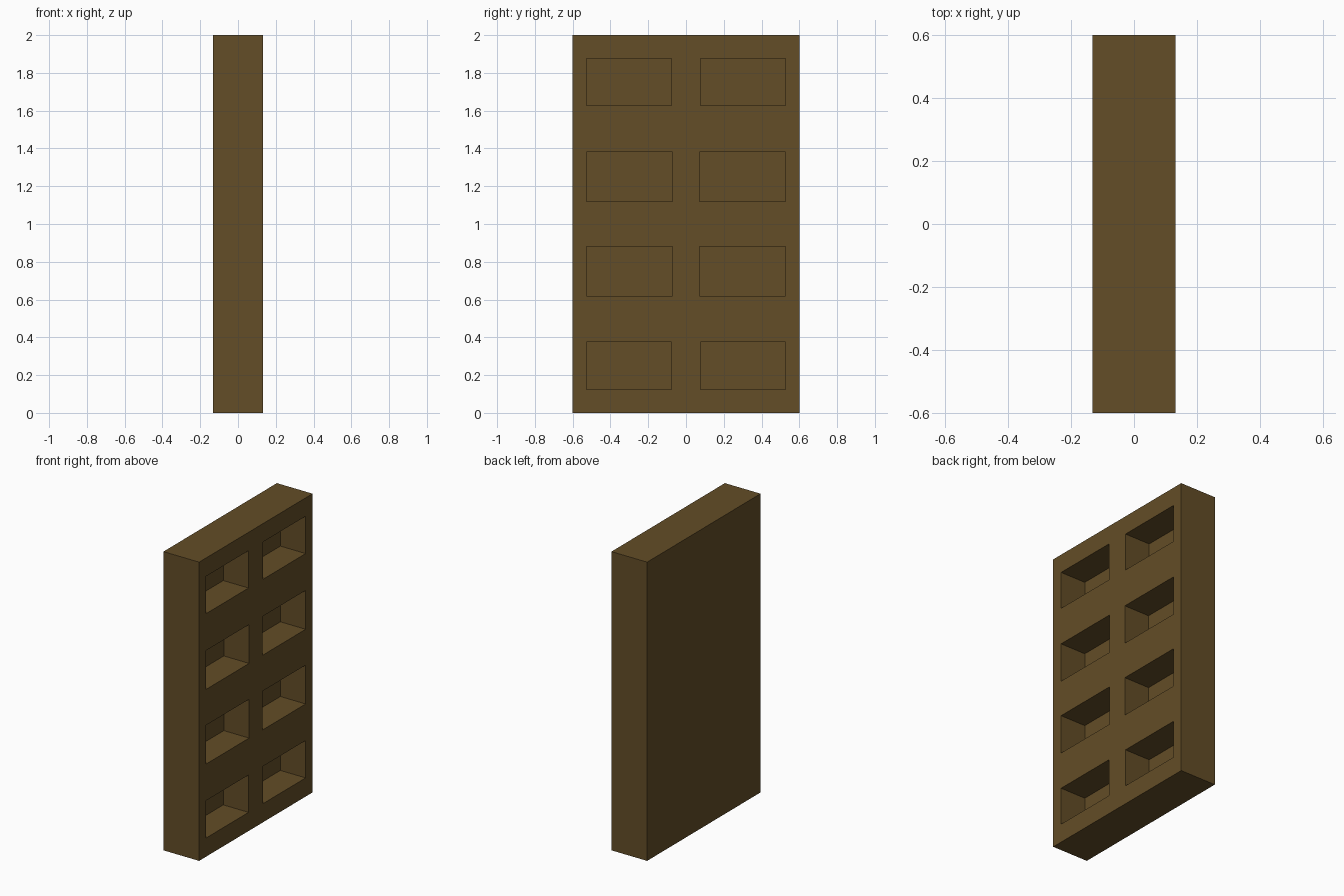
import bpy
import bmesh
from mathutils import Matrix, Vector

if "Cube" in bpy.data.objects:
    bpy.data.objects.remove(bpy.data.objects["Cube"])

HALF_X, HALF_Y, HEIGHT = 0.132, 0.6, 2.0
DEPTH = 0.187  # pocket depth


def add_box(bm, lo, hi):
    lo, hi = Vector(lo), Vector(hi)
    m = Matrix.Translation((lo + hi) / 2) @ Matrix.Diagonal((*(hi - lo), 1))
    bmesh.ops.create_cube(bm, size=1, matrix=m)


def make_object(name, bm):
    mesh = bpy.data.meshes.new(name)
    bm.to_mesh(mesh)
    bm.free()
    obj = bpy.data.objects.new(name, mesh)
    bpy.context.collection.objects.link(obj)
    return obj


# solid case
bm = bmesh.new()
add_box(bm, (-HALF_X, -HALF_Y, 0), (HALF_X, HALF_Y, HEIGHT))
case = make_object("shelf_case", bm)
wood = bpy.data.materials.new("brown_wood")
wood.diffuse_color = (0.125, 0.074, 0.02, 1)
wood.use_nodes = True
wood.node_tree.nodes["Principled BSDF"].inputs["Base Color"].default_value = wood.diffuse_color
case.data.materials.append(wood)

# compartments: two columns, four rows (z low, z high, inner y)
rows = [(0.125, 0.375, 0.077), (0.62, 0.88, 0.071),
        (1.12, 1.38, 0.071), (1.627, 1.877, 0.077)]
bm = bmesh.new()
for z0, z1, inner in rows:
    for y0, y1 in ((-0.527, -inner), (inner, 0.527)):
        add_box(bm, (HALF_X - DEPTH, y0, z0), (HALF_X + 0.1, y1, z1))
cutter = make_object("compartment_cutter", bm)
cutter.hide_render = True

# carve the compartments, then discard the cutter
cut = case.modifiers.new("compartments", "BOOLEAN")
cut.operation = "DIFFERENCE"
cut.solver = "EXACT"
cut.object = cutter
bpy.context.view_layer.objects.active = case
bpy.ops.object.modifier_apply(modifier=cut.name)
bpy.data.objects.remove(cutter)
